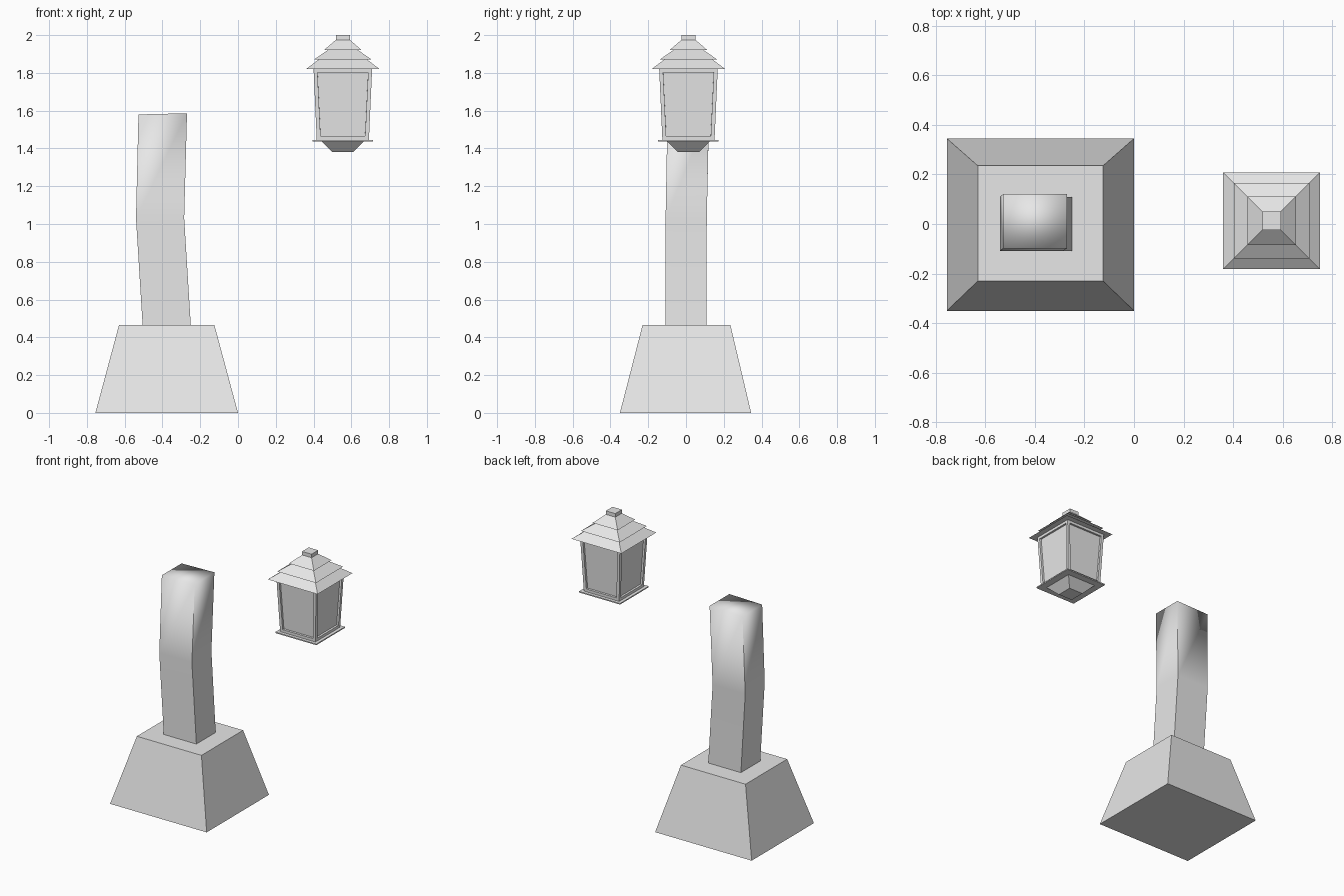
import bpy
import bmesh

cube = bpy.data.objects.get("Cube")
if cube:
    bpy.data.objects.remove(cube, do_unlink=True)

grey = bpy.data.materials.new("light_grey")
grey.use_nodes = True
colour = (0.8, 0.8, 0.8, 1)
grey.diffuse_color = colour
grey.node_tree.nodes["Principled BSDF"].inputs["Base Color"].default_value = colour


def finish(bm, name):
    mesh = bpy.data.meshes.new(name)
    bm.normal_update()
    bm.to_mesh(mesh)
    bm.free()
    mesh.materials.append(grey)
    obj = bpy.data.objects.new(name, mesh)
    bpy.context.collection.objects.link(obj)
    return obj


def loft(sections, bottom=True):
    """Skin stacked rectangles given as (x0, x1, y0, y1, z)."""
    bm = bmesh.new()
    rings = [[bm.verts.new(p) for p in
              ((x0, y0, z), (x1, y0, z), (x1, y1, z), (x0, y1, z))]
             for x0, x1, y0, y1, z in sections]
    sides = []
    for low, high in zip(rings, rings[1:]):
        for i in range(4):
            j = (i + 1) % 4
            sides.append(bm.faces.new((low[i], low[j], high[j], high[i])))
    bm.faces.new(rings[-1])
    if bottom:
        bm.faces.new(rings[0][::-1])
    return bm, rings, sides


# Sloping plinth
bm, _, _ = loft([(-0.755, 0, -0.35, 0.345, 0),
                 (-0.63, -0.125, -0.23, 0.235, 0.465)])
finish(bm, "plinth")

# Bent post: hard corners, but a soft rim that shades into the top
bm, rings, _ = loft([(-0.505, -0.25, -0.108, 0.108, 0.465),
                     (-0.54, -0.285, -0.108, 0.11, 1.03),
                     (-0.527, -0.27, -0.098, 0.122, 1.58)], bottom=False)
for v in rings[-1][1:3]:
    v.co.z += 0.006
for face in bm.faces:
    face.smooth = True
for low, high in zip(rings, rings[1:]):
    for a, b in zip(low, high):
        bm.edges.get((a, b)).smooth = False
top = rings[-1]
bmesh.ops.connect_verts(bm, verts=[top[0], top[2]])
finish(bm, "post")

# Lantern parts, all square and sharing one axis
CX, CY = 0.555, 0.013


def square_loft(*sections):
    return loft([(CX - r, CX + r, CY - r, CY + r, z) for r, z in sections])


for name, sections in {
    "lantern_cup": ((0.055, 1.38), (0.112, 1.437)),
    "lantern_floor": ((0.16, 1.437), (0.16, 1.445)),
    "roof_lower": ((0.195, 1.82), (0.125, 1.873)),
    "roof_middle": ((0.152, 1.871), (0.075, 1.924)),
    "roof_upper": ((0.098, 1.922), (0.037, 1.975)),
    "finial": ((0.037, 1.97), (0.037, 2.0)),
}.items():
    finish(square_loft(*sections)[0], name)

# Tapered lantern body with recessed panes
bm, _, sides = square_loft((0.138, 1.444), (0.155, 1.822))
bm.normal_update()
bmesh.ops.inset_individual(bm, faces=sides, thickness=0.029)
bmesh.ops.inset_individual(bm, faces=sides, thickness=0.0005, depth=-0.014)
finish(bm, "lantern_body")
